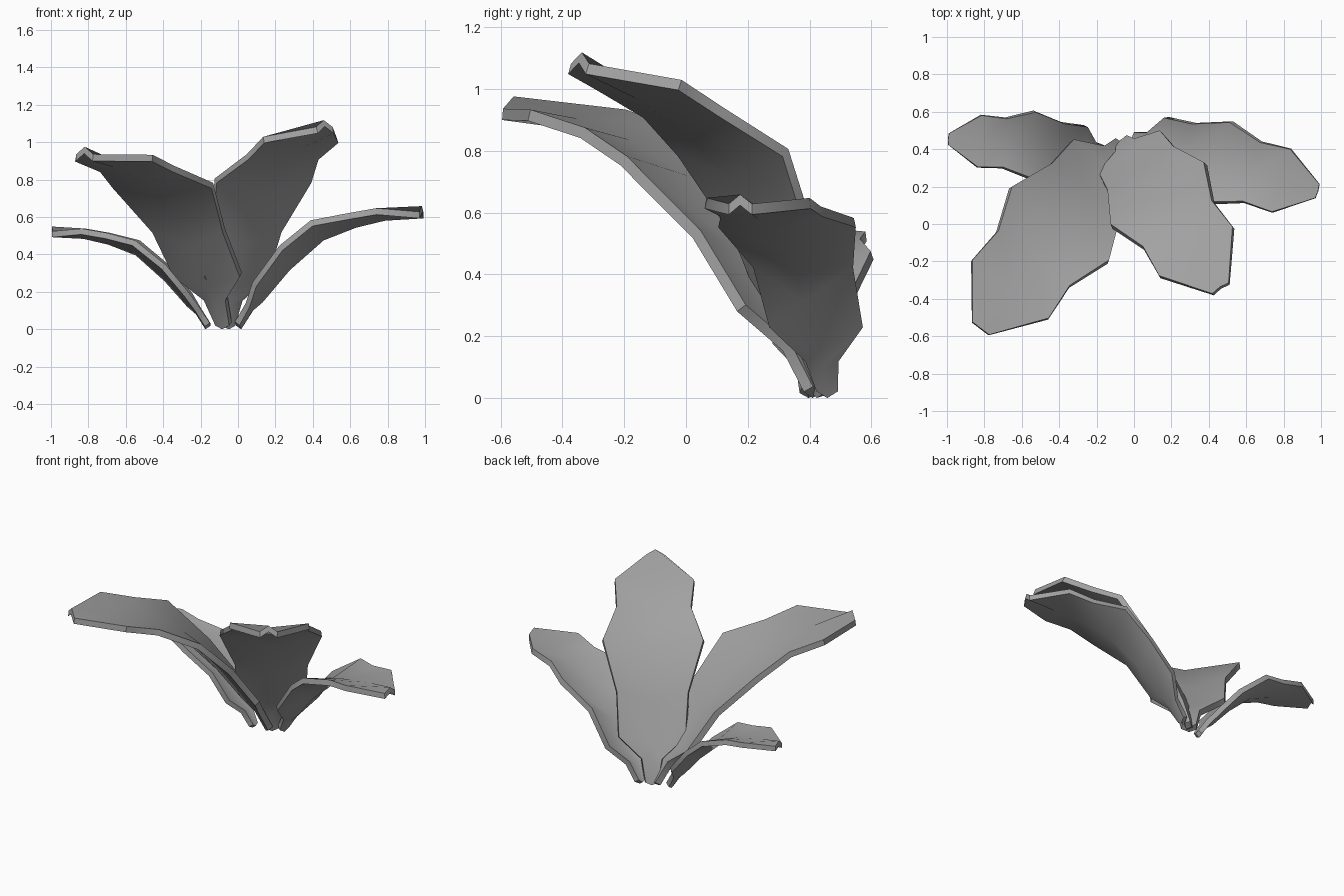
import bpy, bmesh, math
from mathutils import Matrix, Vector

if "Cube" in bpy.data.objects:
    bpy.data.objects.remove(bpy.data.objects["Cube"])

grey = bpy.data.materials.new("leaf_grey")
grey.diffuse_color = (0.36, 0.36, 0.36, 1)
grey.use_nodes = True
grey.node_tree.nodes["Principled BSDF"].inputs["Base Color"].default_value = grey.diffuse_color

# Half leaf outline, root to tip:
# reach, half width, edge height, midrib offset, share of the leaf's edge lift
STATIONS = [
    (0.00, 0.040, 0.02, -0.02, 0.0),
    (0.07, 0.065, 0.16, -0.02, 0.0),
    (0.14, 0.215, 0.28, -0.06, 0.4),
    (0.31, 0.230, 0.51, -0.06, 1.0),
    (0.54, 0.325, 0.77, -0.06, 0.3),
    (0.775, 0.240, 0.87, -0.04, 0.0),
    (0.985, 0.256, 0.93, -0.03, 0.0),
    (1.25, 0.057, 0.935, 0.04, 0.0),
]


def make_leaf(name, root, direction, length, width, pitch, cup, lift, thickness):
    """One cupped leaf: a three-column strip, tilted, turned and thickened."""
    heading = math.atan2(direction[1], direction[0])
    place = (Matrix.Translation((root[0], root[1], 0))
             @ Matrix.Rotation(heading, 4, 'Z')
             @ Matrix.Rotation(-math.radians(pitch), 4, 'Y')
             @ Matrix.Diagonal((length, width, length, 1)))
    bm = bmesh.new()
    rows = []
    for reach, half, edge, dip, share in STATIONS:
        mid = edge + dip * (cup if dip < 0 else 1) + 0.3 * lift * share
        edge += lift * share
        points = ((reach, -half, edge), (reach, 0, mid), (reach, half, edge))
        rows.append([bm.verts.new(place @ Vector(p)) for p in points])
    for a, b in zip(rows, rows[1:]):
        for i in range(2):
            bm.faces.new((a[i], b[i], b[i + 1], a[i + 1]))
    bmesh.ops.recalc_face_normals(bm, faces=bm.faces)
    if sum(f.normal.z for f in bm.faces) < 0:
        bmesh.ops.reverse_faces(bm, faces=bm.faces)
    mesh = bpy.data.meshes.new(name)
    bm.to_mesh(mesh)
    bm.free()
    mesh.materials.append(grey)
    leaf = bpy.data.objects.new(name, mesh)
    bpy.context.collection.objects.link(leaf)

    # leaf thickness, grown towards the underside
    solid = leaf.modifiers.new("thickness", 'SOLIDIFY')
    solid.thickness = thickness
    solid.offset = -1
    bpy.ops.object.select_all(action='DESELECT')
    leaf.select_set(True)
    bpy.context.view_layer.objects.active = leaf
    bpy.ops.object.modifier_apply(modifier="thickness")
    bpy.ops.object.shade_smooth_by_angle(angle=math.radians(40))

    # rest the root on the ground
    low = min(v.co.z for v in leaf.data.vertices)
    leaf.data.transform(Matrix.Translation((0, 0, -low)))


# name, root, heading, length, width, pitch in degrees, cup, edge lift, thickness
make_leaf("large_left_leaf", (-0.065, 0.435), (-0.605, -0.796), 0.992, 1.0, -0.4, 1.0, 0.02, 0.037)
make_leaf("tall_front_leaf", (-0.068, 0.452), (0.555, -0.832), 0.92, 0.92, 11.5, 1.0, 0.01, 0.036)
make_leaf("right_leaf", (-0.01, 0.465), (0.96, -0.28), 0.765, 0.68, -6.5, 1.4, 0.08, 0.035)
make_leaf("small_left_leaf", (-0.148, 0.395), (-0.997, 0.07), 0.63, 0.54, -6, 1.25, 0.04, 0.032)
